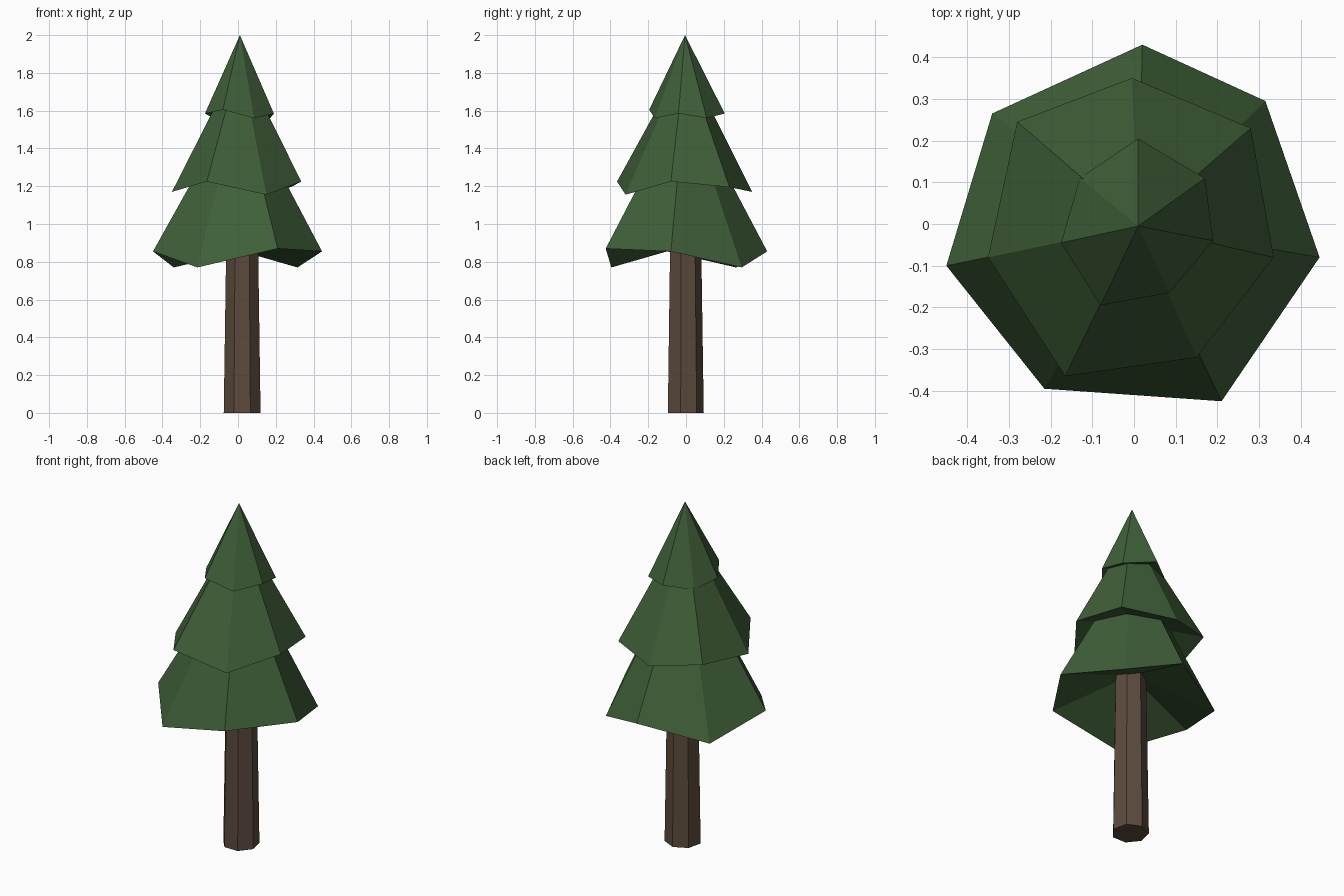
import bpy
import math

# Remove the default cube if present
default = bpy.data.objects.get("Cube")
if default:
    bpy.data.objects.remove(default, do_unlink=True)


def make_material(name, colour):
    mat = bpy.data.materials.new(name)
    mat.use_nodes = True
    mat.diffuse_color = (*colour, 1.0)
    bsdf = mat.node_tree.nodes["Principled BSDF"]
    bsdf.inputs["Base Color"].default_value = (*colour, 1.0)
    bsdf.inputs["Roughness"].default_value = 0.9
    return mat


def make_object(name, verts, faces, mat):
    mesh = bpy.data.meshes.new(name)
    mesh.from_pydata(verts, [], faces)
    mesh.materials.append(mat)
    obj = bpy.data.objects.new(name, mesh)
    bpy.context.collection.objects.link(obj)
    return obj


def foliage_tier(name, rim, tip_height, hollow_height, mat):
    """Uneven cone over a drooping rim, with a hollowed underside."""
    count = len(rim)
    tip, hollow = count, count + 1
    verts = list(rim)
    verts.append((0.01, -0.005, tip_height))
    verts.append((0.01, -0.005, hollow_height))
    faces = []
    for i in range(count):
        j = (i + 1) % count
        faces.append((i, j, tip))
        faces.append((j, i, hollow))
    return make_object(name, verts, faces, mat)


def tapered_post(name, centre, sides, bottom_radius, top_radius, height, mat):
    """Straight faceted post with one corner pointing to the back."""
    verts = []
    for radius, z in ((bottom_radius, 0.0), (top_radius, height)):
        for i in range(sides):
            angle = math.pi / 2 + math.tau * i / sides
            verts.append((centre[0] + radius * math.cos(angle),
                          centre[1] + radius * math.sin(angle), z))
    faces = [tuple(reversed(range(sides))), tuple(range(sides, 2 * sides))]
    for i in range(sides):
        j = (i + 1) % sides
        faces.append((i, j, sides + j, sides + i))
    return make_object(name, verts, faces, mat)


needle_green = make_material("needle_green", (0.05, 0.115, 0.04))
bark_brown = make_material("bark_brown", (0.105, 0.07, 0.046))

# Trunk
tapered_post("trunk", (0.022, -0.006), 7, 0.1, 0.085, 1.0, bark_brown)

# Rims run counter-clockwise from the back corner
lower_rim = [(0.02, 0.43, 0.855), (-0.34, 0.265, 0.77), (-0.45, -0.1, 0.855),
             (-0.215, -0.395, 0.77), (0.21, -0.425, 0.87),
             (0.445, -0.08, 0.855), (0.315, 0.295, 0.77)]
middle_rim = [(-0.005, 0.35, 1.17), (-0.28, 0.245, 1.21), (-0.35, -0.08, 1.17),
              (-0.165, -0.365, 1.225), (0.15, -0.32, 1.155),
              (0.335, -0.08, 1.225), (0.28, 0.23, 1.195)]
upper_rim = [(0.01, 0.205, 1.585), (-0.13, 0.11, 1.56), (-0.175, -0.045, 1.585),
             (-0.08, -0.195, 1.605), (0.085, -0.165, 1.56),
             (0.19, -0.04, 1.585), (0.17, 0.11, 1.56)]

# Foliage
foliage_tier("lower_foliage", lower_rim, 1.68, 0.98, needle_green)
foliage_tier("middle_foliage", middle_rim, 1.88, 1.3, needle_green)
foliage_tier("upper_foliage", upper_rim, 2.0, 1.64, needle_green)
